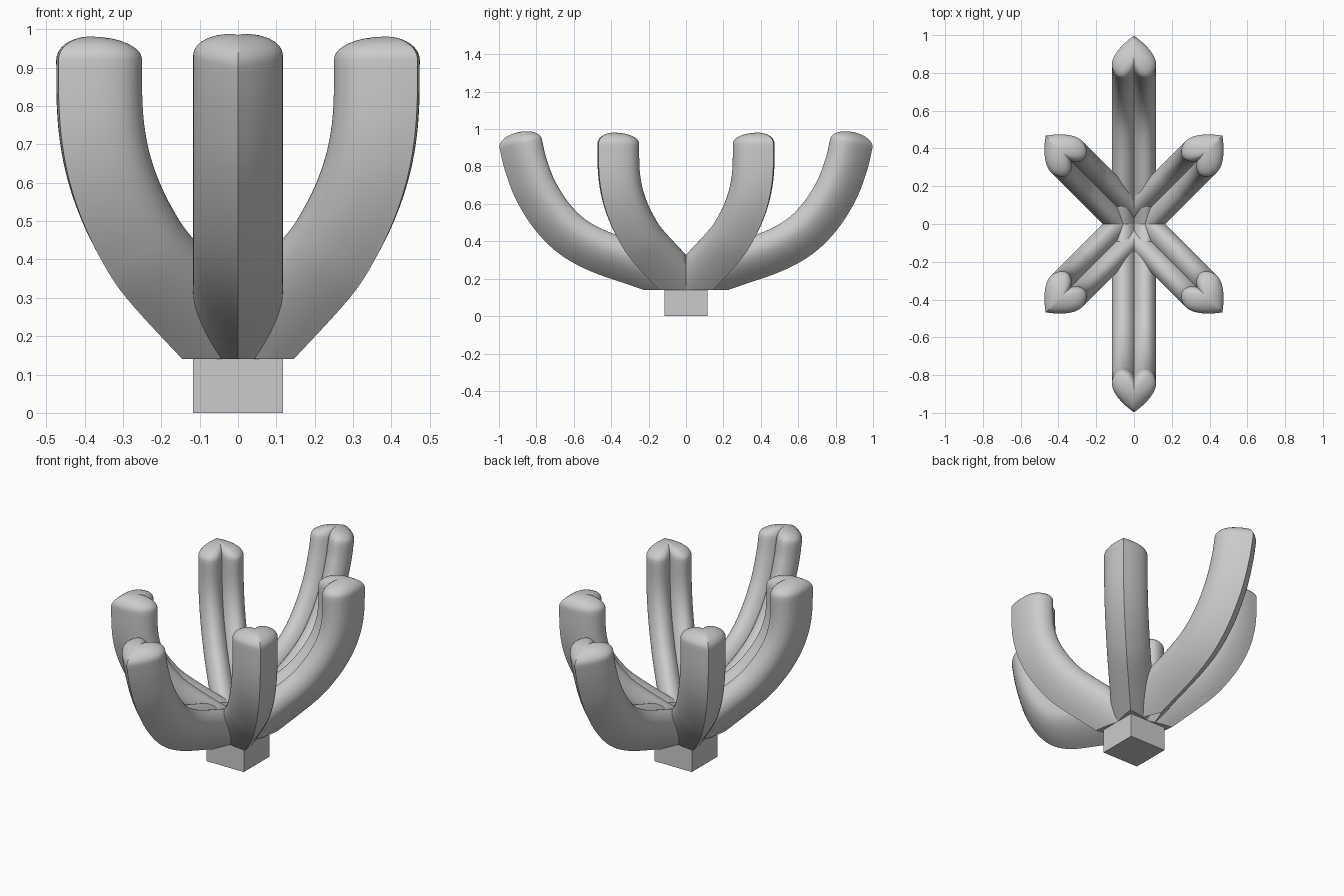
import bpy, bmesh, math
from mathutils import Vector

if "Cube" in bpy.data.objects:
    bpy.data.objects.remove(bpy.data.objects["Cube"])

BASE_TOP = 0.14


def smooth(points, steps):
    """Catmull-Rom resampling of an open 2D point list."""
    p = [Vector(q) for q in points]
    p = [2 * p[0] - p[1]] + p + [2 * p[-1] - p[-2]]
    out = []
    for i in range(1, len(p) - 2):
        a, b, c, d = p[i - 1:i + 3]
        for k in range(steps):
            t = k / steps
            out.append(0.5 * (2 * b + (c - a) * t + (2 * a - 5 * b + 4 * c - d) * t * t
                              + (3 * b - a - 3 * c + d) * t ** 3))
    out.append(p[-2])
    return out


# Heart cross-section: (sideways, distance inward from the outer ridge)
half = smooth([(0, 0), (.045, .037), (.085, .08), (.109, .12), (.117, .155), (.11, .19),
               (.088, .22), (.06, .231), (.03, .222), (.009, .203), (0, .19)], 3)
heart = half + [Vector((-p.x, p.y)) for p in half[-2:0:-1]]
MID = Vector((0, .115))

# Outer ridge paths: (radius, height)
LONG = [(-.3, -.06), (0, .055), (.24, .145), (.51, .24), (.68, .335), (.81, .465),
        (.91, .625), (.97, .785), (.997, .9)]
SHORT = [(-.3, -.22), (0, -.01), (.205, .14), (.412, .3), (.505, .4), (.573, .5),
         (.62, .6), (.648, .7), (.66, .8), (.662, .92)]


def arm(name, path, angle, diagonal):
    path = smooth(path, 5)
    out = Vector((math.cos(angle), math.sin(angle), 0))
    side = Vector((-out.y, out.x, 0))
    bm = bmesh.new()
    rings = []

    def ring(pos, tan, scale=1.0):
        verts = []
        for p in heart:
            q = MID + (p - MID) * scale
            r, z = pos.x - tan.y * q.y, pos.y + tan.x * q.y
            verts.append(bm.verts.new(out * r + side * q.x + Vector((0, 0, z))))
        rings.append(verts)

    for i, p in enumerate(path):
        tan = (path[min(i + 1, len(path) - 1)] - path[max(i - 1, 0)]).normalized()
        ring(p, tan)
    # domed tip
    for k in range(1, 9):
        a = math.radians(k * 10.8)
        ring(path[-1] + tan * .06 * math.sin(a), tan, math.cos(a))
    n = len(heart)
    for a, b in zip(rings, rings[1:]):
        for j in range(n):
            bm.faces.new((a[j], a[(j + 1) % n], b[(j + 1) % n], b[j]))
    bm.faces.new(rings[0])
    bm.faces.new(rings[-1])

    # trim at the base top and at the centre planes
    cuts = [((0, 0, BASE_TOP), (0, 0, -1))]
    if diagonal:
        cuts += [((0, 0, 0), (-math.copysign(1, out.x), 0, 0)),
                 ((0, 0, 0), (0, -math.copysign(1, out.y), 0))]
    else:
        cuts += [((0, 0, 0), -out)]
    for co, no in cuts:
        res = bmesh.ops.bisect_plane(bm, geom=bm.verts[:] + bm.edges[:] + bm.faces[:],
                                     plane_co=co, plane_no=no, clear_outer=True)
        edges = [e for e in res['geom_cut'] if isinstance(e, bmesh.types.BMEdge)]
        bmesh.ops.holes_fill(bm, edges=edges)
    bmesh.ops.recalc_face_normals(bm, faces=bm.faces)

    me = bpy.data.meshes.new(name)
    bm.to_mesh(me)
    bm.free()
    ob = bpy.data.objects.new(name, me)
    bpy.context.collection.objects.link(ob)
    bpy.ops.object.select_all(action='DESELECT')
    ob.select_set(True)
    bpy.context.view_layer.objects.active = ob
    bpy.ops.object.shade_smooth_by_angle(angle=math.radians(40))


# Square base
bpy.ops.mesh.primitive_cube_add(size=1, location=(0, 0, BASE_TOP / 2))
base = bpy.context.object
base.name = "base_block"
base.scale = (.234, .23, BASE_TOP)

# Two long arms and four short diagonal arms
for deg in (90, 270):
    arm(f"long_arm_{deg}", LONG, math.radians(deg), False)
for deg in (45, 135, 225, 315):
    arm(f"diagonal_arm_{deg}", SHORT, math.radians(deg), True)
